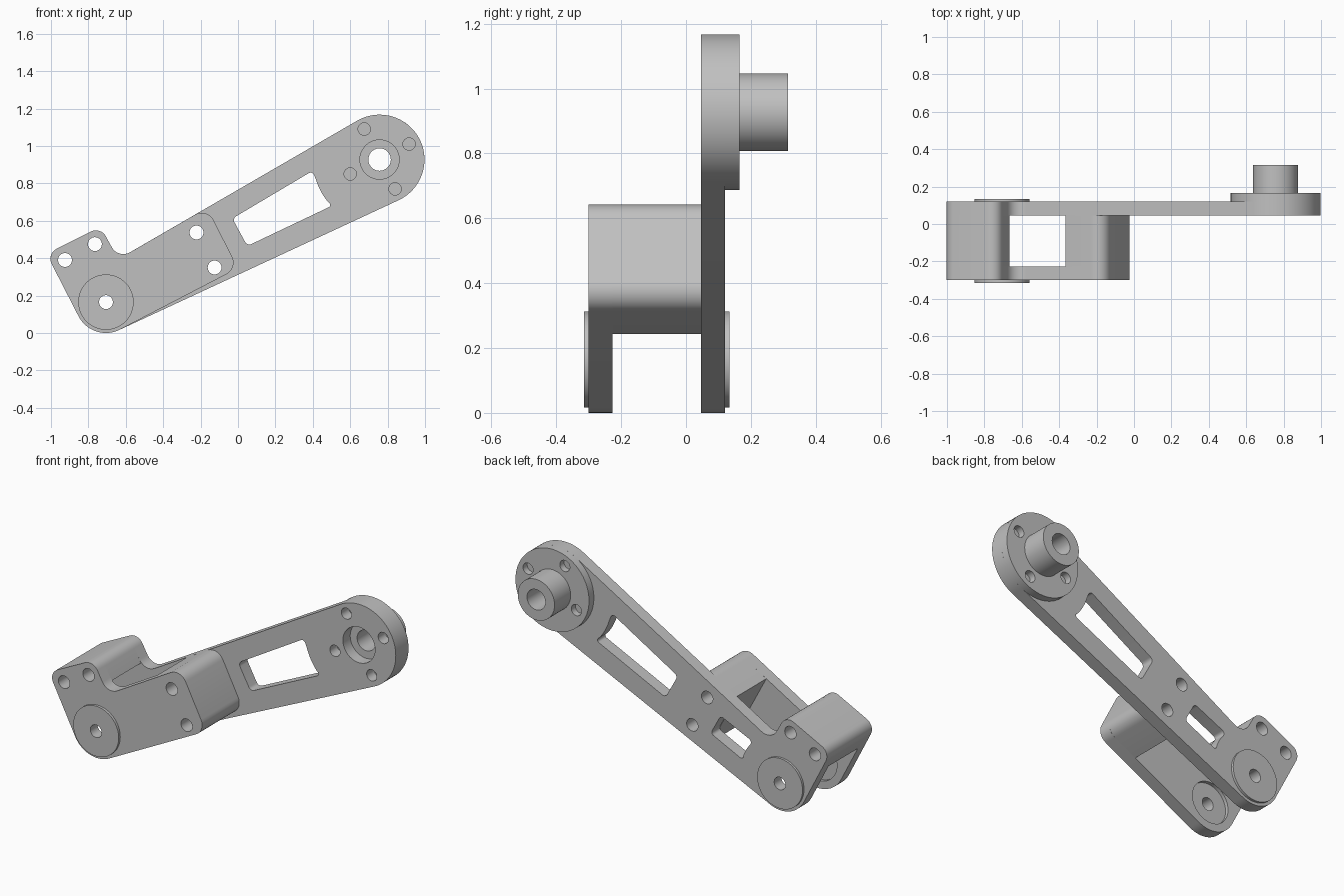
import bpy, bmesh, math
from mathutils import Vector

cube = bpy.data.objects.get("Cube")
if cube:
    bpy.data.objects.remove(cube, do_unlink=True)

grey = bpy.data.materials.new("plain_grey")
grey.use_nodes = True
COLOR = (0.53, 0.53, 0.53, 1)
grey.diffuse_color = COLOR
grey.node_tree.nodes["Principled BSDF"].inputs["Base Color"].default_value = COLOR

PIVOT, HUB = (-0.706, 0.165), (0.757, 0.927)
PIVOT_R, HUB_R = 0.165, 0.24


def arc(center, r, a0, a1, n=24):
    """Points on an arc, in degrees."""
    angles = [math.radians(a0 + (a1 - a0) * i / n) for i in range(n + 1)]
    return [(center[0] + r * math.cos(a), center[1] + r * math.sin(a)) for a in angles]


def circle(center, r, n=40):
    return arc(center, r, 0, 360, n)[:-1]


def rounded(points, n=8):
    """Replace each (x, z, radius) corner by a tangent arc; keep plain points."""
    out = []
    for i, p in enumerate(points):
        if len(p) == 2:
            out.append(p)
            continue
        c = Vector(p[:2])
        u = (Vector(points[i - 1][:2]) - c).normalized()
        v = (Vector(points[(i + 1) % len(points)][:2]) - c).normalized()
        half = u.angle(v) / 2
        mid = c + (u + v).normalized() * p[2] / math.sin(half)
        a = c + u * p[2] / math.tan(half) - mid
        b = c + v * p[2] / math.tan(half) - mid
        turn = math.pi - 2 * half
        for k in range(n + 1):
            t = k / n
            d = (a * math.sin((1 - t) * turn) + b * math.sin(t * turn)) / math.sin(turn)
            out.append(tuple(mid + d))
    return out


def slab(name, y0, y1, outline, holes=()):
    """Extrude an x-z outline with holes from y0 to y1."""
    curve = bpy.data.curves.new(name, "CURVE")
    curve.dimensions = "2D"
    curve.fill_mode = "BOTH"
    curve.extrude = (y1 - y0) / 2
    for loop in (outline, *holes):
        spline = curve.splines.new("POLY")
        spline.points.add(len(loop) - 1)
        for point, (x, z) in zip(spline.points, loop):
            point.co = (x, z, 0, 1)
        spline.use_cyclic_u = True
    temp = bpy.data.objects.new(name + "_profile", curve)
    bpy.context.collection.objects.link(temp)
    bpy.context.view_layer.update()
    graph = bpy.context.evaluated_depsgraph_get()
    mesh = bpy.data.meshes.new_from_object(temp.evaluated_get(graph))
    bpy.data.objects.remove(temp, do_unlink=True)
    bm = bmesh.new()
    bm.from_mesh(mesh)
    bmesh.ops.remove_doubles(bm, verts=bm.verts, dist=0.0001)
    for v in bm.verts:
        x, z, h = v.co
        v.co = (x, (y0 + y1) / 2 - h, z)
    bmesh.ops.recalc_face_normals(bm, faces=bm.faces)
    bm.to_mesh(mesh)
    bm.free()
    mesh.materials.clear()
    mesh.materials.append(grey)
    obj = bpy.data.objects.new(name, mesh)
    bpy.context.collection.objects.link(obj)
    bpy.ops.object.select_all(action="DESELECT")
    obj.select_set(True)
    bpy.context.view_layer.objects.active = obj
    bpy.ops.object.shade_smooth_by_angle(angle=math.radians(30))
    return obj


# Shared outline pieces and hole positions
ear = [(-0.64, 0.395, 0.07), (-0.735, 0.568, 0.06), (-1.024, 0.423, 0.06)]
ear_holes = [circle(c, 0.037) for c in ((-0.925, 0.39), (-0.765, 0.475))]
block_holes = [circle(c, 0.037) for c in ((-0.222, 0.537), (-0.125, 0.35))]
block_end = [(0.0, 0.346, 0.07), (-0.165, 0.67, 0.07)]
hub_holes = [circle(c, 0.033) for c in
             ((0.675, 1.09), (0.915, 1.01), (0.6, 0.85), (0.84, 0.77))]
recess = circle(PIVOT, 0.12)
FRONT, FRONT_IN, BACK_IN, BACK = -0.3, -0.227, 0.046, 0.12

# Long arm with its two windows
arm = arc(HUB, HUB_R, -65.1, 120.1, 48) + ear + arc(PIVOT, PIVOT_R, 207.5, 294.9)
long_window = rounded([(-0.03, 0.612, 0.025), (0.398, 0.866, 0.02)]
                      + arc(HUB, 0.357, 197, 219, 8)
                      + [(0.508, 0.683, 0.015), (0.05, 0.465, 0.025)])
short_window = rounded([(-0.31, 0.452, 0.02), (-0.52, 0.355, 0.02)]
                       + arc(PIVOT, 0.265, 39, 22, 6)
                       + [(-0.455, 0.232, 0.015), (-0.245, 0.333, 0.02)])
slab("long_arm", BACK_IN, BACK, rounded(arm),
     [*ear_holes, *block_holes, *hub_holes, recess, circle(HUB, 0.105),
      long_window, short_window])

# Short front plate
plate = block_end + ear + arc(PIVOT, PIVOT_R, 207.5, 297.5)
slab("front_plate", FRONT, FRONT_IN, rounded(plate), [*ear_holes, *block_holes, recess])

# Spacer blocks joining the two plates
slab("right_spacer", FRONT_IN, BACK_IN,
     rounded(block_end + [(-0.365, 0.554), (-0.2, 0.243)]), block_holes)
slab("left_spacer", FRONT_IN, BACK_IN,
     rounded([(-0.665, 0.44)] + ear[1:] + [(-0.962, 0.302)]), ear_holes)

# Pivot washers, set into the plates and standing proud outside
for name, y0, y1 in (("front_washer", -0.315, FRONT_IN - 0.02),
                     ("back_washer", BACK_IN + 0.02, 0.134)):
    slab(name, y0, y1, circle(PIVOT, 0.148, 64), [circle(PIVOT, 0.037)])

# Hub flange, the web closing its screw holes, and the hollow shaft
bore = circle(HUB, 0.06)
slab("hub_flange", BACK, 0.165, circle(HUB, HUB_R, 72), [bore, *hub_holes])
slab("hub_web", BACK - 0.006, BACK + 0.006, circle(HUB, 0.225, 64), [bore])
slab("hub_shaft", 0.165, 0.315, circle(HUB, 0.12, 64), [bore])
